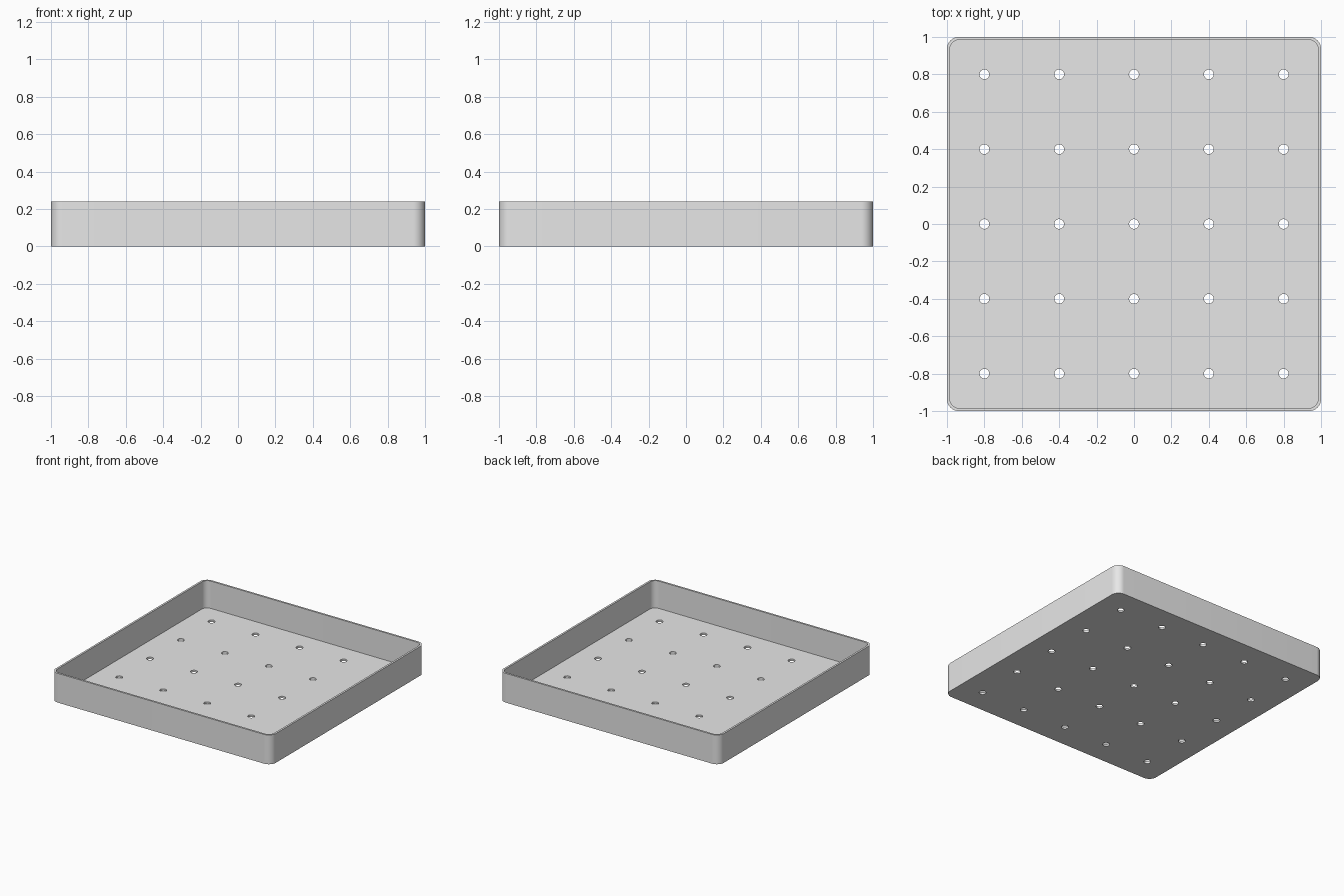
import bpy, bmesh
from math import sin, cos, pi, radians

SIZE, HEIGHT, WALL, RADIUS = 1.0, 0.24, 0.016, 0.064
HOLE_RADIUS, PITCH = 0.026, 0.4

cube = bpy.data.objects.get("Cube")
if cube:
    bpy.data.objects.remove(cube, do_unlink=True)

grey = bpy.data.materials.new("light_grey")
grey.use_nodes = True
colour = (0.8, 0.8, 0.8, 1)
grey.diffuse_color = colour
for node in grey.node_tree.nodes:
    if node.type == 'BSDF_PRINCIPLED':
        node.inputs["Base Color"].default_value = colour


def add_prism(bm, outline, low, high):
    """Extrude a closed outline from height low to height high."""
    face = bm.faces.new([bm.verts.new((x, y, low)) for x, y in outline])
    top = bmesh.ops.extrude_face_region(bm, geom=[face])["geom"]
    verts = [v for v in top if isinstance(v, bmesh.types.BMVert)]
    bmesh.ops.translate(bm, verts=verts, vec=(0, 0, high - low))


def rounded_square(half, radius, steps=12):
    points = []
    for i, (sx, sy) in enumerate([(1, 1), (-1, 1), (-1, -1), (1, -1)]):
        for s in range(steps + 1):
            a = (i + s / steps) * pi / 2
            points.append((sx * (half - radius) + radius * cos(a),
                           sy * (half - radius) + radius * sin(a)))
    return points


def circle(cx, cy, radius, steps=32):
    return [(cx + radius * cos(2 * pi * s / steps), cy + radius * sin(2 * pi * s / steps))
            for s in range(steps)]


def make_object(name, prisms):
    bm = bmesh.new()
    for prism in prisms:
        add_prism(bm, *prism)
    bmesh.ops.recalc_face_normals(bm, faces=bm.faces)
    mesh = bpy.data.meshes.new(name)
    bm.to_mesh(mesh)
    bm.free()
    mesh.materials.append(grey)
    obj = bpy.data.objects.new(name, mesh)
    bpy.context.collection.objects.link(obj)
    return obj


# Solid tray body, its hollow, and the grid of drain holes
tray = make_object("tray", [(rounded_square(SIZE, RADIUS), 0, HEIGHT)])
hollow = make_object("hollow_cutter",
                     [(rounded_square(SIZE - WALL, RADIUS - WALL), WALL, HEIGHT + 0.1)])
grid = [PITCH * i for i in range(-2, 3)]
holes = make_object("drain_hole_cutter",
                    [(circle(x, y, HOLE_RADIUS), -0.05, 0.08) for x in grid for y in grid])

# Cut the tray, then discard the cutters
bpy.ops.object.select_all(action='DESELECT')
tray.select_set(True)
bpy.context.view_layer.objects.active = tray
for cutter in (hollow, holes):
    cutter.hide_render = True
    cut = tray.modifiers.new(cutter.name, 'BOOLEAN')
    cut.operation, cut.solver, cut.object = 'DIFFERENCE', 'EXACT', cutter
    bpy.ops.object.modifier_apply(modifier=cut.name)
    bpy.data.objects.remove(cutter, do_unlink=True)

bpy.ops.object.shade_smooth_by_angle(angle=radians(30))
